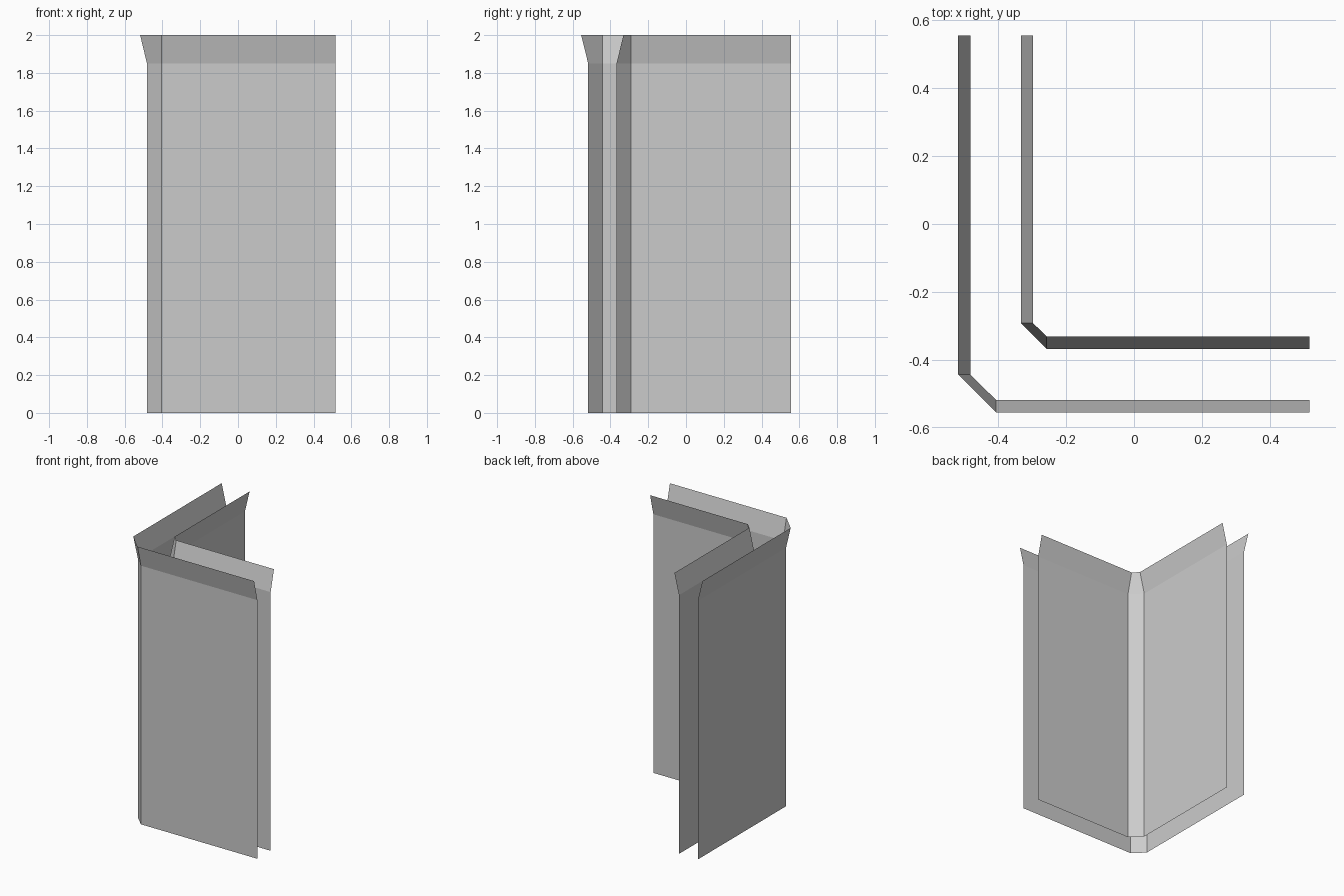
import bpy

if "Cube" in bpy.data.objects:
    bpy.data.objects.remove(bpy.data.objects["Cube"])

BACK, RIGHT = 0.555, 0.516
LIP_START, TOP = 1.85, 2.0


def wall_sheet(name, wall, lip, corner_x, corner_y, flip):
    """L-shaped open sheet with chamfered corner; wall/lip are (x, y) of the two legs."""
    def outline(p, z):
        x, y = p
        return [(x, BACK, z), (x, corner_y, z), (corner_x, y, z), (RIGHT, y, z)]

    verts = outline(wall, 0) + outline(wall, LIP_START) + outline(lip, TOP)
    faces = []
    for row in range(2):
        for i in range(3):
            a = row * 4 + i
            f = (a, a + 1, a + 5, a + 4)
            faces.append(f[::-1] if flip else f)
    mesh = bpy.data.meshes.new(name)
    mesh.from_pydata(verts, [], faces)
    mesh.update()
    obj = bpy.data.objects.new(name, mesh)
    bpy.context.collection.objects.link(obj)
    return obj


# Outer wall, top lip flared outward
wall_sheet("outer_wall", (-0.482, -0.518), (-0.518, -0.555), -0.406, -0.443, False)
# Inner wall, facing the inside of the corner, lip flared inward
wall_sheet("inner_wall", (-0.333, -0.368), (-0.297, -0.331), -0.257, -0.292, True)
